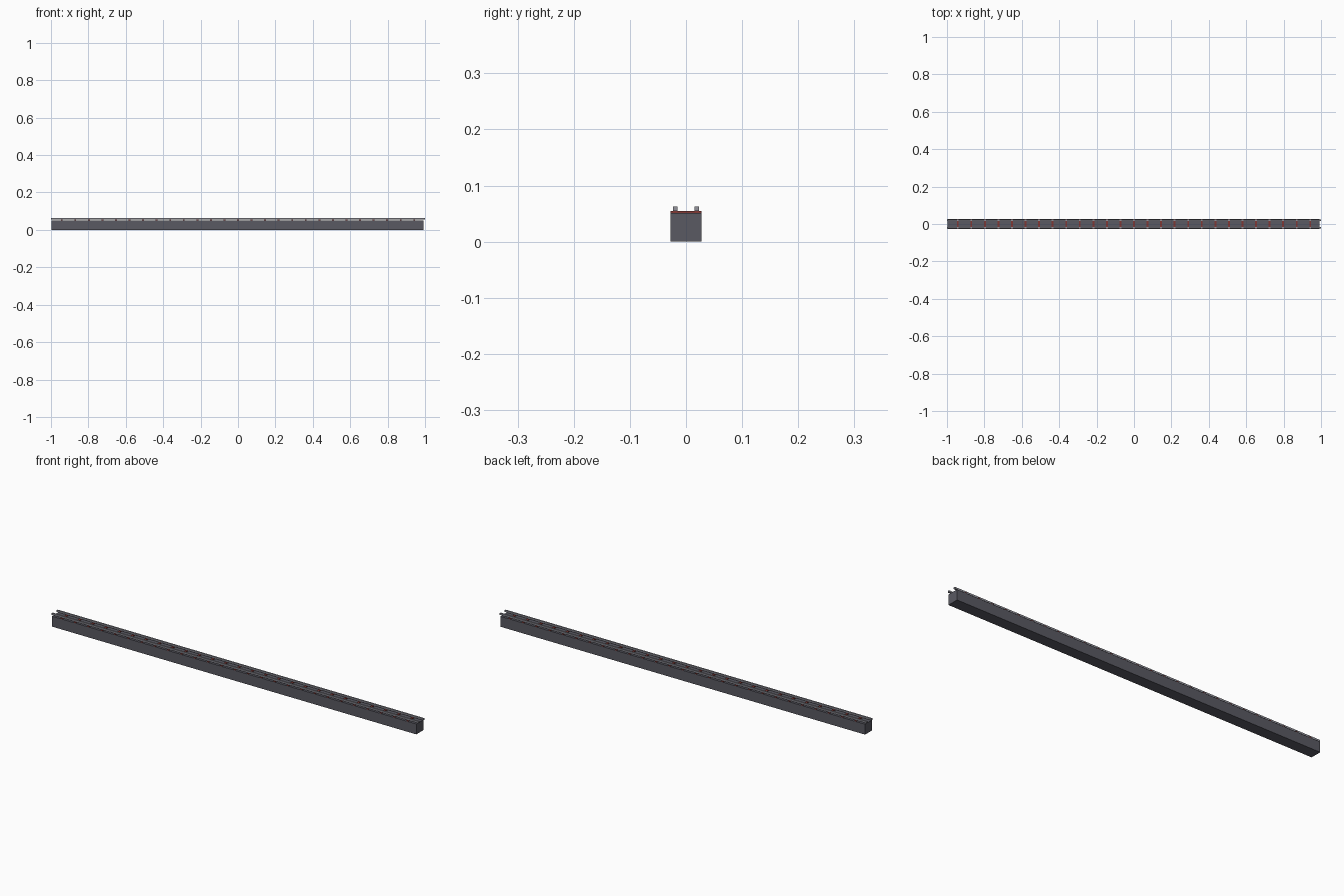
import bpy

if "Cube" in bpy.data.objects:
    bpy.data.objects.remove(bpy.data.objects["Cube"])


def material(name, rgb):
    m = bpy.data.materials.new(name)
    m.diffuse_color = (*rgb, 1.0)
    m.use_nodes = True
    m.node_tree.nodes["Principled BSDF"].inputs["Base Color"].default_value = m.diffuse_color
    return m


concrete = material("dark grey", (0.10, 0.10, 0.122))
steel = material("light steel grey", (0.29, 0.29, 0.33))
wood = material("red brown", (0.22, 0.04, 0.035))


def box(name, lo, hi, mat):
    """Axis-aligned box between two corners."""
    centre = [(a + b) / 2 for a, b in zip(lo, hi)]
    bpy.ops.mesh.primitive_cube_add(size=1, location=centre)
    ob = bpy.context.object
    ob.name = name
    ob.scale = [b - a for a, b in zip(lo, hi)]
    bpy.ops.object.transform_apply(location=False, rotation=False, scale=True)
    ob.data.materials.append(mat)
    return ob


# Long supporting beam
box("beam", (-0.996, -0.028, 0), (0.992, 0.028, 0.051), concrete)

# Sleepers across the beam
COUNT, PITCH, WIDTH = 27, 0.0725, 0.010
for i in range(COUNT):
    x = (i - (COUNT - 1) / 2) * PITCH
    box(f"sleeper_{i + 1}", (x - WIDTH / 2, -0.028, 0.051),
        (x + WIDTH / 2, 0.028, 0.055), wood)

# Two rails resting on the sleepers, slightly longer than the beam
for side, y in (("front", -0.019), ("back", 0.019)):
    box(f"{side}_rail", (-1, y - 0.004, 0.055), (1, y + 0.004, 0.063), steel)
